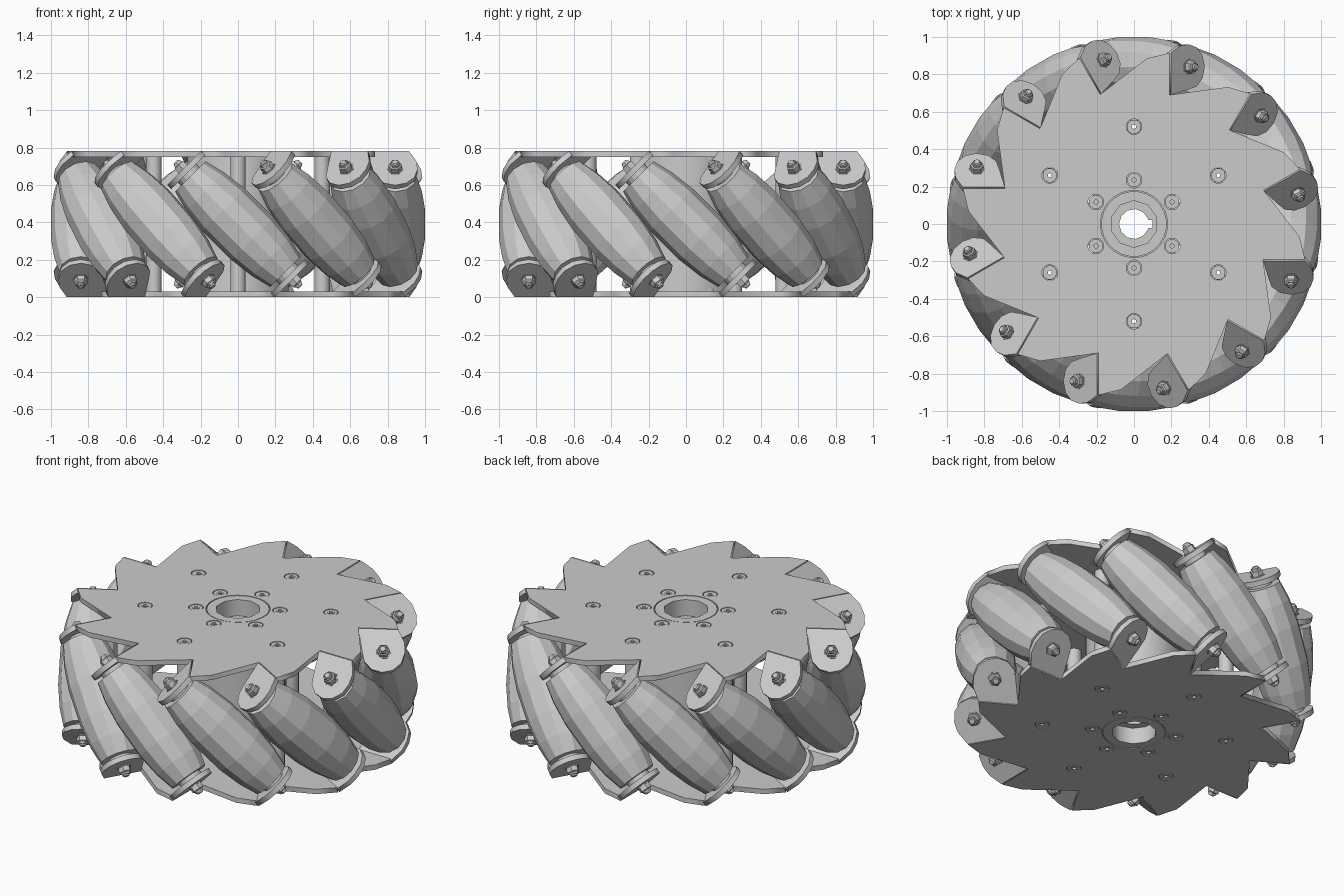
import bpy, bmesh
from math import sin, cos, pi, radians, sqrt
from mathutils import Matrix, Vector

if "Cube" in bpy.data.objects:
    bpy.data.objects.remove(bpy.data.objects["Cube"])

MID = 0.39          # half height of the wheel
AXIS_R = 0.84       # distance of roller axes from the wheel axis
N = 12              # rollers
FLIP = Matrix.Translation((0, 0, MID)) @ Matrix.Rotation(pi, 4, 'X') @ Matrix.Translation((0, 0, -MID))


def place(name, mesh, matrix=Matrix()):
    ob = bpy.data.objects.new(name, mesh)
    bpy.context.collection.objects.link(ob)
    ob.matrix_world = matrix
    return ob


def lathe(name, profile, sides):
    """Capped solid of revolution about z from (z, radius) pairs."""
    bm = bmesh.new()
    rings = [[bm.verts.new((r * cos(2 * pi * i / sides), r * sin(2 * pi * i / sides), z))
              for i in range(sides)] for z, r in profile]
    for a, b in zip(rings, rings[1:]):
        for i in range(sides):
            j = (i + 1) % sides
            bm.faces.new((a[i], a[j], b[j], b[i]))
    bm.faces.new(rings[0][::-1])
    bm.faces.new(rings[-1])
    mesh = bpy.data.meshes.new(name)
    bm.to_mesh(mesh)
    bm.free()
    return mesh


def circle(r, sides, cx=0.0, cy=0.0):
    return [(cx + r * cos(2 * pi * (i + .5) / sides), cy + r * sin(2 * pi * (i + .5) / sides))
            for i in range(sides)]


def slab(name, loops, z0, z1):
    """Flat extrusion of an outline; further loops become holes."""
    cu = bpy.data.curves.new(name + "_outline", 'CURVE')
    cu.dimensions, cu.fill_mode, cu.extrude = '2D', 'BOTH', (z1 - z0) / 2
    for pts in loops:
        sp = cu.splines.new('POLY')
        sp.points.add(len(pts) - 1)
        for p, (x, y) in zip(sp.points, pts):
            p.co = (x, y, 0, 1)
        sp.use_cyclic_u = True
    tmp = bpy.data.objects.new(name, cu)
    bpy.context.collection.objects.link(tmp)
    bpy.context.view_layer.update()
    mesh = bpy.data.meshes.new_from_object(tmp.evaluated_get(bpy.context.evaluated_depsgraph_get()))
    bpy.data.objects.remove(tmp)
    mesh.transform(Matrix.Translation((0, 0, (z0 + z1) / 2)))
    bm = bmesh.new()
    bm.from_mesh(mesh)
    bmesh.ops.remove_doubles(bm, verts=bm.verts, dist=1e-5)
    bmesh.ops.recalc_face_normals(bm, faces=bm.faces)
    bm.to_mesh(mesh)
    bm.free()
    mesh.name = name
    return mesh


def ring_points(radius):
    return [(radius * cos(radians(30 + 60 * k)), radius * sin(radians(30 + 60 * k))) for k in range(6)]


def roller_frame(k):
    """x = radial, y = along the bent tab, z = roller axis tilted 45 degrees."""
    a = 2 * pi * k / N
    er, t, up = Vector((cos(a), sin(a), 0)), Vector((-sin(a), cos(a), 0)), Vector((0, 0, 1))
    m = Matrix((er, (t + up) / sqrt(2), (up - t) / sqrt(2))).transposed().to_4x4()
    m.translation = er * AXIS_R + up * MID
    return m


# Saw-toothed side plate with bore and screw holes
tooth = [(0.19, 0.69), (0.19, 0.915), (0.068, 0.885)]
outline = []
for k in range(N):
    a = 2 * pi * k / N
    outline += [(x * cos(a) - y * sin(a), x * sin(a) + y * cos(a)) for x, y in tooth]
screws = ring_points(0.235) + ring_points(0.52)
plate = slab("side_plate", [outline, circle(0.18, 24)] + [circle(0.042, 16, *p) for p in screws],
             0.75, 0.78)

# Bent tab: straight at the fold, round about the bolt
tab_outline = [(-0.15, 0.1365), (0.075, 0.1365), (0.115, 0.06)]
tab_outline += [(0.12 * cos(radians(-a)), 0.12 * sin(radians(-a))) for a in range(0, 181, 30)]
tab = slab("tab", [tab_outline], 0.385, 0.415)

# Roller and its end hardware
roller = lathe("roller", [(-.36, .085), (-.36, .115), (-.25, .143), (-.11, .16), (.11, .16),
                          (.25, .143), (.36, .115), (.36, .085)], 12)
washer = lathe("roller_washer", [(.355, .07), (.387, .07)], 16)
nut = lathe("lock_nut", [(.413, .042), (.42, .042), (.42, .036), (.447, .036), (.452, .028), (.462, .026)], 6)
bolt = lathe("roller_bolt", [(-.472, .015), (-.466, .019), (.466, .019), (.472, .015)], 10)

# Flush screw with a small through hole
screw = slab("flush_screw", [circle(0.038, 16), circle(0.012, 6)], 0.735, 0.778)
socket = slab("screw_socket", [circle(0.022, 12), circle(0.012, 6)], 0.775, 0.7805)

# Hub collar and pilot ring at each end
collar = slab("hub_collar", [circle(0.27, 32), circle(0.125, 10)], 0.68, 0.75)
pilot = slab("hub_pilot", [circle(0.175, 24), circle(0.125, 10)], 0.75, 0.779)

for side, m in (("top", Matrix()), ("bottom", FLIP)):
    place(side + "_side_plate", plate, m)
    place(side + "_hub_collar", collar, m)
    place(side + "_hub_pilot", pilot, m)
    for x, y in ring_points(0.235) + ring_points(0.52):
        shift = m @ Matrix.Translation((x, y, 0))
        place(side + "_screw", screw, shift)
        place(side + "_screw_socket", socket, shift)
    for k in range(N):
        f = m @ roller_frame(k)
        place(side + "_tab", tab, f)
        place(side + "_roller_washer", washer, f)
        place(side + "_lock_nut", nut, f)

for k in range(N):
    place("roller", roller, roller_frame(k))
    place("roller_bolt", bolt, roller_frame(k))

# Hub body with keyed bore
bore = [(0.08 * cos(radians(a)), 0.08 * sin(radians(a))) for a in range(20, 341, 32)]
bore += [(0.077, -0.022), (0.1, -0.022), (0.1, 0.022), (0.077, 0.022)]
place("hub_body", slab("hub_body", [circle(0.27, 32), bore], 0.10, 0.68))
lower = [o for o in bpy.data.objects if o.name.startswith("hub_body")][0]
lower.matrix_world = Matrix()

# Round standoffs between the plates
standoff = slab("standoff", [circle(0.042, 12), circle(0.012, 6)], 0.03, 0.75)
for x, y in ring_points(0.52):
    place("standoff", standoff, Matrix.Translation((x, y, 0)))
